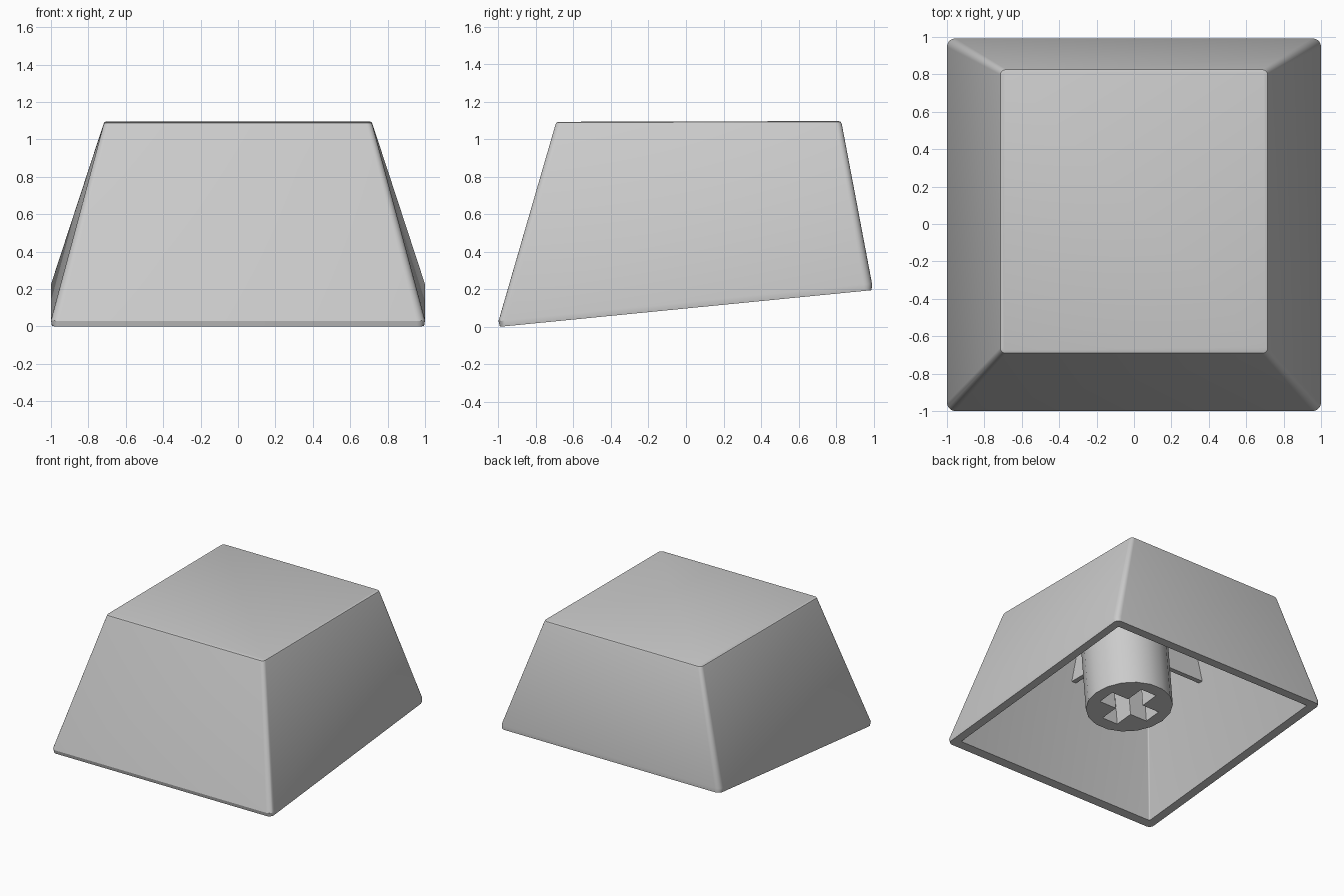
import bpy, bmesh, math
from mathutils import Matrix

if "Cube" in bpy.data.objects:
    bpy.data.objects.remove(bpy.data.objects["Cube"])

TILT = math.atan(0.1)  # slope of the open underside


def finish(name, bm, smooth=True):
    bmesh.ops.recalc_face_normals(bm, faces=bm.faces)
    me = bpy.data.meshes.new(name)
    bm.to_mesh(me)
    bm.free()
    ob = bpy.data.objects.new(name, me)
    bpy.context.collection.objects.link(ob)
    if smooth:
        bpy.ops.object.select_all(action='DESELECT')
        ob.select_set(True)
        bpy.context.view_layer.objects.active = ob
        bpy.ops.object.shade_smooth_by_angle(angle=math.radians(30))
    return ob


def ring(bm, hx, y0, y1, z0, z1, r, seg=5):
    """Rounded rectangle whose height runs from z0 (front) to z1 (back)."""
    verts = []
    corners = [(hx - r, y1 - r), (-hx + r, y1 - r), (-hx + r, y0 + r), (hx - r, y0 + r)]
    for i, (cx, cy) in enumerate(corners):
        for k in range(seg + 1):
            a = math.pi / 2 * (i + k / seg)
            x, y = cx + r * math.cos(a), cy + r * math.sin(a)
            verts.append(bm.verts.new((x, y, z0 + (z1 - z0) * (y - y0) / (y1 - y0))))
    return verts


def prism(bm, outline, to3d, t0, t1):
    """Extrude a 2D outline between t0 and t1."""
    a, b = ([bm.verts.new(to3d(u, v, t)) for u, v in outline] for t in (t0, t1))
    bm.faces.new(a)
    bm.faces.new(b)
    for i in range(len(a)):
        j = (i + 1) % len(a)
        bm.faces.new((a[i], a[j], b[j], b[i]))


# Hollow shell: loft from the ceiling, down the inside, over the rim, up to the top
bm = bmesh.new()
sections = [
    (0.675, -0.645, 0.78, 0.98, 0.98, 0.01),      # inner ceiling
    (0.925, -0.92, 0.92, 0.008, 0.192, 0.01),     # inner rim
    (0.995, -0.992, 0.99, 0.0, 0.195, 0.04),      # outer rim
    (1.0, -1.0, 0.992, 0.03, 0.23, 0.045),        # lip
    (0.72, -0.697, 0.831, 1.075, 1.08, 0.03),     # upper wall
    (0.714, -0.691, 0.825, 1.089, 1.093, 0.027),  # rounded top edge
    (0.702, -0.679, 0.813, 1.093, 1.097, 0.02),   # top face
]
rings = [ring(bm, *s) for s in sections]
bm.faces.new(rings[0])
bm.faces.new(rings[-1])
for lo, hi in zip(rings, rings[1:]):
    for i in range(len(lo)):
        j = (i + 1) % len(lo)
        bm.faces.new((lo[i], lo[j], hi[j], hi[i]))
finish("cap_shell", bm)

# Stem post, perpendicular to the sloping underside
place = Matrix.Translation((0, -0.055, 0.27)) @ Matrix.Rotation(TILT, 4, 'X')
bm = bmesh.new()
circle = [(0.328 * math.cos(i * math.tau / 18), 0.328 * math.sin(i * math.tau / 18)) for i in range(18)]
prism(bm, circle, lambda u, v, t: (u, v, t), 0, 0.76)
bm.transform(place)
stem = finish("stem", bm)

# Cross-shaped socket cut into the stem
L, W = 0.228, 0.072
quarter = [(L, -W), (L, W), (W, W)]
cross = []
for q in range(4):
    c, s = round(math.cos(q * math.pi / 2)), round(math.sin(q * math.pi / 2))
    cross += [(c * x - s * y, s * x + c * y) for x, y in quarter]
bm = bmesh.new()
prism(bm, cross, lambda u, v, t: (u, v, t), -0.1, 0.44)
bm.transform(place)
cutter = finish("socket_cutter", bm, smooth=False)
cutter.hide_render = True
cutter.display_type = 'WIRE'
mod = stem.modifiers.new("socket", 'BOOLEAN')
mod.operation = 'DIFFERENCE'
mod.solver = 'EXACT'
mod.object = cutter
bpy.context.view_layer.objects.active = stem
bpy.ops.object.modifier_apply(modifier=mod.name)
bpy.data.objects.remove(cutter)

# Thin support ribs running from the stem to the walls, under the ceiling
yc = -0.09
ribs = {
    "rib_left": ([(-0.75, 0.77), (-0.2, 0.77), (-0.2, 1.0), (-0.69, 1.0)], True),
    "rib_right": ([(0.75, 0.77), (0.2, 0.77), (0.2, 1.0), (0.69, 1.0)], True),
    "rib_front": ([(-0.73, 0.77), (-0.3, 0.77), (-0.3, 1.0), (-0.66, 1.0)], False),
    "rib_back": ([(0.83, 0.79), (0.1, 0.77), (0.1, 1.0), (0.79, 1.0)], False),
}
for name, (outline, along_x) in ribs.items():
    bm = bmesh.new()
    prism(bm, outline, (lambda u, v, t: (u, yc + t, v)) if along_x else (lambda u, v, t: (t, u, v)), -0.02, 0.02)
    finish(name, bm, smooth=False)
